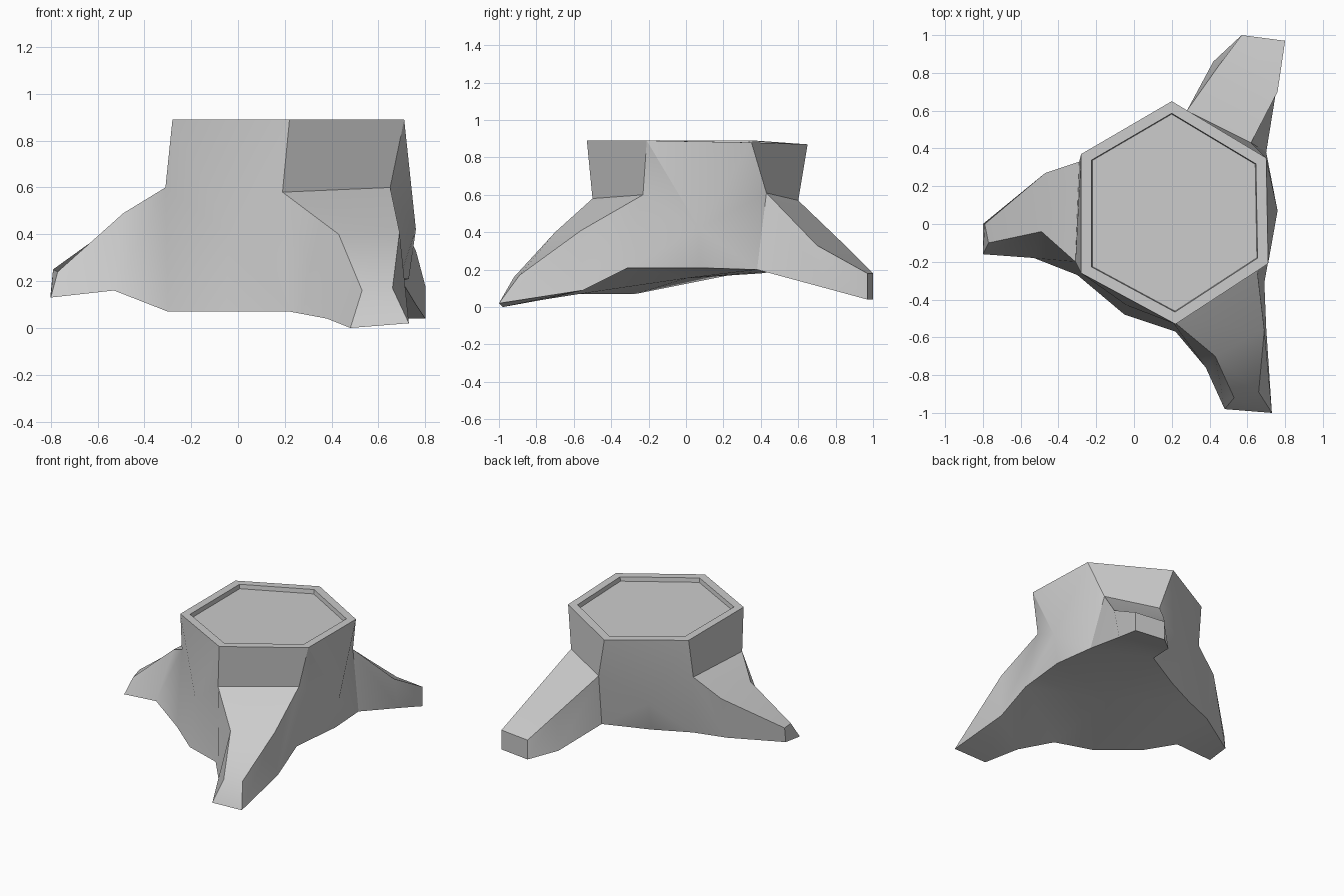
import bpy
import bmesh
import math
from mathutils import Vector

# Remove the default object
default_cube = bpy.data.objects.get("Cube")
if default_cube:
    bpy.data.objects.remove(default_cube, do_unlink=True)

# Single grey colour
grey = bpy.data.materials.new("plain_grey")
grey.use_nodes = True
grey_value = (0.6, 0.6, 0.6, 1)
grey.diffuse_color = grey_value
for node in grey.node_tree.nodes:
    if node.type == "BSDF_PRINCIPLED":
        node.inputs["Base Color"].default_value = grey_value

bm = bmesh.new()
PARTS = ("rim", "shoulder", "knee", "toe", "heel", "arch", "flare")


def root_side(*points):
    """One long side of a root, from the trunk rim down to the underside."""
    return dict(zip(PARTS, [bm.verts.new(point) for point in points]))


def face(*verts):
    return bm.faces.new(verts)


# Left-pointing root
west_back = root_side((-.28, .37, .89), (-.29, .33, .61), (-.47, .27, .48),
                      (-.79, 0, .25), (-.8, 0, .15), (-.47, .2, .17), (-.25, .28, .18))
west_front = root_side((-.28, -.26, .89), (-.31, -.2, .6), (-.49, -.04, .49),
                       (-.77, -.1, .24), (-.8, -.16, .13), (-.53, -.18, .16), (-.3, -.27, .07))

# Front root
front_west = root_side((.22, -.53, .89), (.19, -.5, .58), (.43, -.7, .4),
                       (.53, -.92, .16), (.48, -.98, 0), (.38, -.76, .04), (.22, -.57, .07))
front_east = root_side((.71, -.21, .89), (.65, -.23, .6), (.69, -.56, .41),
                       (.66, -.89, .17), (.73, -1, .02), (.7, -.55, .09), (.69, -.31, .21))

# Back root
back_east = root_side((.7, .35, .88), (.62, .43, .61), (.76, .7, .33),
                      (.8, .97, .18), (.8, .97, .04), (.76, .75, .1), (.7, .38, .2))
back_west = root_side((.2, .65, .87), (.28, .6, .57), (.45, .84, .34),
                      (.57, 1, .18), (.57, 1, .04), (.42, .86, .09), (.29, .55, .2))

roots = [(west_back, west_front), (front_west, front_east), (back_east, back_west)]

# Root tops, ends and undersides
for a, b in roots:
    loop = PARTS + ("",)
    for upper, lower in zip(loop, loop[1:-1]):
        face(a[upper], a[lower], b[lower], b[upper])
    for side in (a, b):
        face(side["knee"], side["toe"], side["heel"], side["arch"])
        face(side["shoulder"], side["knee"], side["arch"], side["flare"])

# Bark webs between neighbouring roots: a swelling point and a hem point each
webs = [(west_front, front_west, (-.04, -.43, .4), (-.05, -.48, .07)),
        (front_east, back_east, (.76, .07, .42), (.73, .07, .21)),
        (back_west, west_back, (-.03, .47, .4), (0, .4, .18))]
underside = []
for (first, second), (a, b, swell_at, hem_at) in zip(roots, webs):
    swell, hem = bm.verts.new(swell_at), bm.verts.new(hem_at)
    face(a["rim"], swell, b["rim"])
    for side in (a, b):
        face(side["rim"], side["shoulder"], swell)
        face(side["shoulder"], side["flare"], swell)
        face(side["flare"], hem, swell)
    underside += [first["flare"], second["flare"], hem]

# Underside fan
middle = bm.verts.new(sum((v.co for v in underside), Vector()) / len(underside))
for i, vert in enumerate(underside):
    face(vert, underside[i - 1], middle)

# Cut top with a raised rim
top = face(*[side["rim"] for pair in roots for side in pair])
bmesh.ops.recalc_face_normals(bm, faces=bm.faces)
bmesh.ops.inset_region(bm, faces=[top], thickness=.055, use_even_offset=True)
bmesh.ops.inset_region(bm, faces=[top], thickness=.004, use_even_offset=True)
bmesh.ops.translate(bm, verts=top.verts, vec=(0, 0, -.03))

mesh = bpy.data.meshes.new("tree_stump")
bm.to_mesh(mesh)
bm.free()
mesh.materials.append(grey)
stump = bpy.data.objects.new("tree_stump", mesh)
bpy.context.collection.objects.link(stump)

# Smooth bark with crisp edges
bpy.ops.object.select_all(action="DESELECT")
stump.select_set(True)
bpy.context.view_layer.objects.active = stump
bpy.ops.object.shade_smooth_by_angle(angle=math.radians(30))
